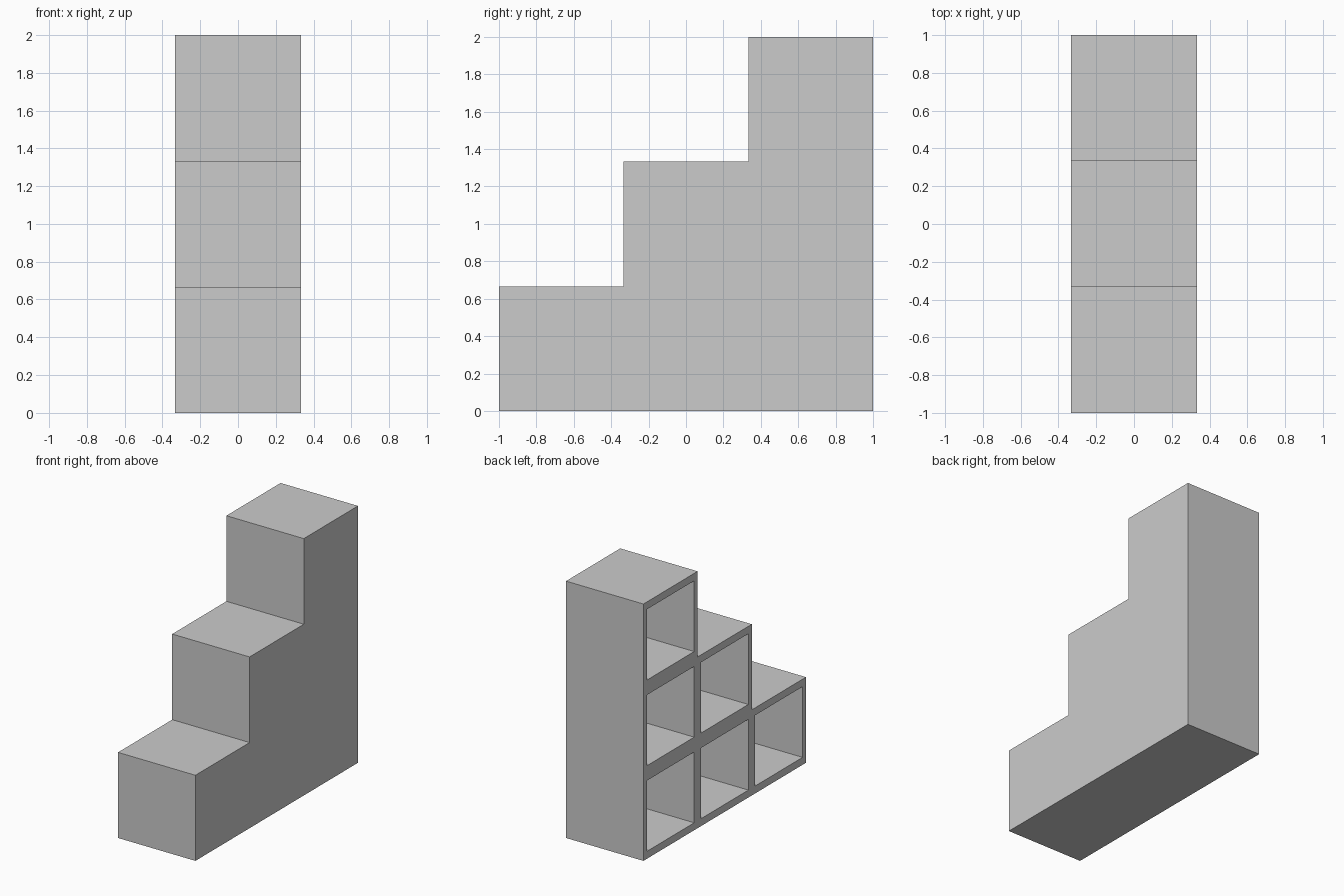
import bpy, bmesh
from mathutils import Matrix, Vector

if "Cube" in bpy.data.objects:
    bpy.data.objects.remove(bpy.data.objects["Cube"])

CELL = 2 / 3              # size of one cubby
HALF = CELL / 2           # half the depth in x
SIDE, SHELF, BACK = 0.042, 0.058, 0.042   # wall thicknesses


def make_object(name, bm):
    bmesh.ops.recalc_face_normals(bm, faces=bm.faces)
    mesh = bpy.data.meshes.new(name)
    bm.to_mesh(mesh)
    bm.free()
    obj = bpy.data.objects.new(name, mesh)
    bpy.context.collection.objects.link(obj)
    return obj


# Stepped body: side profile extruded across x
profile = [(1, 0), (-1, 0)]
for i in range(3):
    y = -1 + i * CELL
    profile += [(y, (i + 1) * CELL), (y + CELL, (i + 1) * CELL)]
bm = bmesh.new()
clean = [profile[0], profile[1]] + profile[2:]
face = bm.faces.new([bm.verts.new((-HALF, y, z)) for y, z in clean])
ext = bmesh.ops.extrude_face_region(bm, geom=[face])
bmesh.ops.translate(bm, vec=(CELL, 0, 0),
                    verts=[v for v in ext["geom"] if isinstance(v, bmesh.types.BMVert)])
body = make_object("stepped_shelf", bm)

# Cubby cutters: open on the left side, closed by the right panel
x0, x1 = -HALF - 0.1, HALF - BACK
bm = bmesh.new()
for col in range(3):
    for row in range(col + 1):
        centre = Vector(((x0 + x1) / 2, -1 + (col + 0.5) * CELL, (row + 0.5) * CELL))
        size = (x1 - x0, CELL - 2 * SIDE, CELL - 2 * SHELF, 1)
        bmesh.ops.create_cube(bm, size=1,
                              matrix=Matrix.Translation(centre) @ Matrix.Diagonal(size))
cutter = make_object("cubby_cutter", bm)
cutter.hide_render = True

# Hollow out the cubbies
mod = body.modifiers.new("cubbies", "BOOLEAN")
mod.operation = "DIFFERENCE"
mod.solver = "EXACT"
mod.object = cutter
bpy.context.view_layer.objects.active = body
bpy.ops.object.modifier_apply(modifier=mod.name)
bpy.data.objects.remove(cutter)
